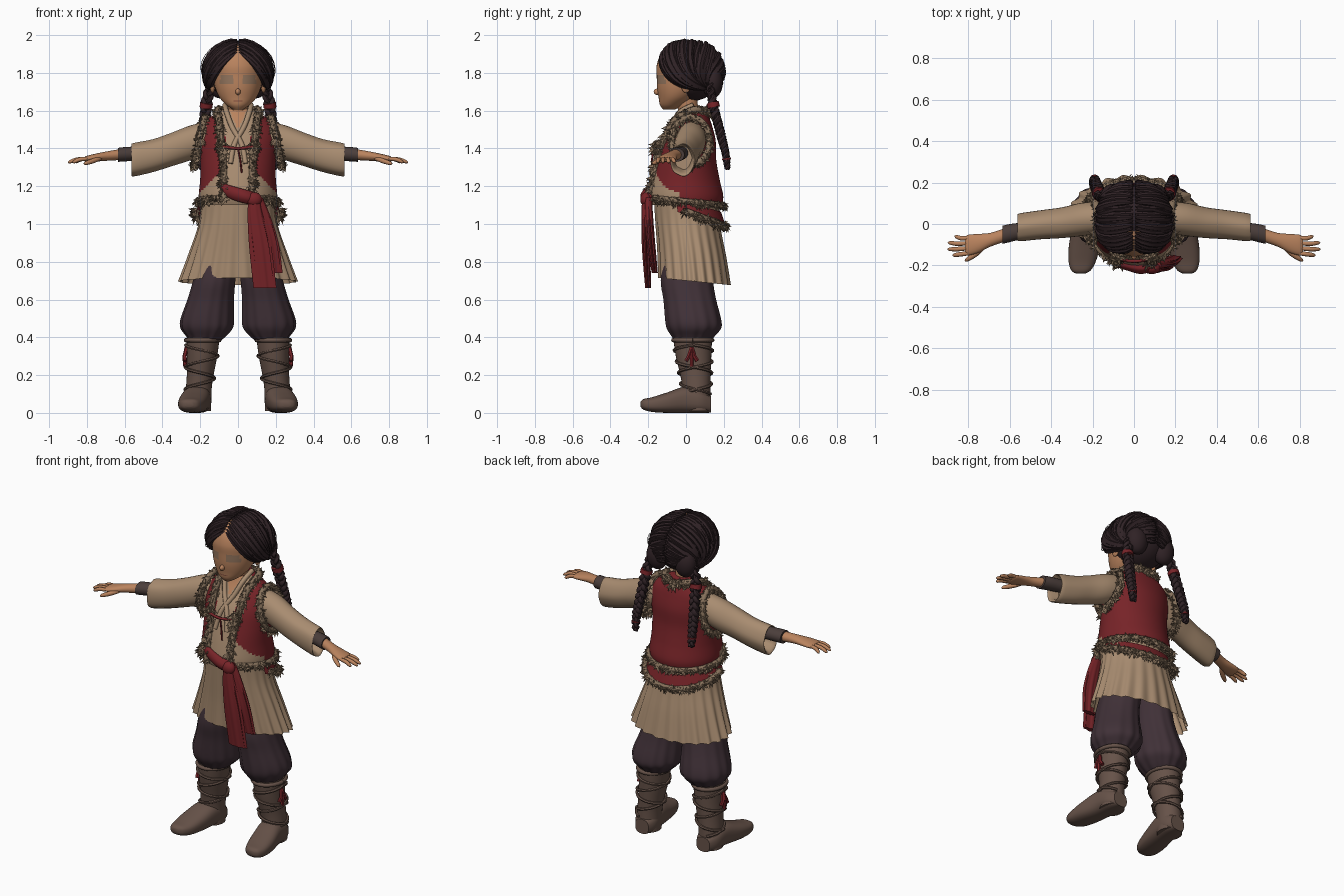
import bpy, bmesh, math, random
from math import sin, cos, pi
from mathutils import Vector

random.seed(4)
if "Cube" in bpy.data.objects:
    bpy.data.objects.remove(bpy.data.objects["Cube"])


def material(name, code):
    m = bpy.data.materials.new(name)
    m.use_nodes = True
    rgb = [(int(code[i:i + 2], 16) / 255) ** 2.2 for i in (0, 2, 4)]
    m.diffuse_color = (*rgb, 1)
    bsdf = m.node_tree.nodes["Principled BSDF"]
    bsdf.inputs["Base Color"].default_value = (*rgb, 1)
    bsdf.inputs["Roughness"].default_value = 0.9
    return m


SKIN = material("skin", "b8825e")
SHADE = material("eye_shade", "94765f")
LIP = material("lip", "8a5344")
HAIR = material("hair", "33272a")
RED = material("red_cloth", "76282c")
FUR = material("fur", "85705b")
SHIRT = material("beige_linen", "a78b70")
PANTS = material("dark_trousers", "42343a")
BOOT = material("boot_leather", "66534a")
CUFF = material("wrist_wrap", "4c403d")


def finish(bm, name, mats, mirror=False, rule=None):
    bmesh.ops.recalc_face_normals(bm, faces=bm.faces)
    if rule:
        for f in bm.faces:
            f.material_index = rule(f.calc_center_median())
    me = bpy.data.meshes.new(name)
    bm.to_mesh(me)
    bm.free()
    for m in mats:
        me.materials.append(m)
    me.shade_smooth()
    me.set_sharp_from_angle(angle=math.radians(50))
    ob = bpy.data.objects.new(name, me)
    bpy.context.collection.objects.link(ob)
    if mirror:
        ob.modifiers.new("Mirror", 'MIRROR').merge_threshold = 0.0001
    return ob


def spline(pts, k):
    """Catmull-Rom through tuples of any length"""
    out = []
    for i in range(len(pts) - 1):
        a, b, c, d = pts[max(i - 1, 0)], pts[i], pts[i + 1], pts[min(i + 2, len(pts) - 1)]
        for j in range(k):
            t = j / k
            out.append(tuple(q + t * (r - p + t * (2 * p - 5 * q + 4 * r - s + t * (3 * (q - r) + s - p))) / 2
                             if t else q for p, q, r, s in zip(a, b, c, d)))
            if t:
                out[-1] = tuple(q + 0.5 * t * ((r - p) + t * ((2 * p - 5 * q + 4 * r - s) + t * (3 * (q - r) + s - p)))
                                for p, q, r, s in zip(a, b, c, d))
    return out + [tuple(pts[-1])]


def bridge(bm, loops, caps=True):
    n = len(loops[0])
    for a, b in zip(loops, loops[1:]):
        for i in range(n):
            bm.faces.new((a[i], a[(i + 1) % n], b[(i + 1) % n], b[i]))
    if caps:
        bm.faces.new(loops[0])
        bm.faces.new(loops[-1])


def loft(name, rings, mats, axis='z', n=32, k=4, power=2, pleats=0, depth=0, tilt=0,
         mirror=False, rule=None, caps=True, cut=None):
    """Rings are centre x, y, z and two radii across the axis"""
    U, V = {'z': ((1, 0, 0), (0, 1, 0)), 'x': ((0, 1, 0), (0, 0, 1)), 'y': ((1, 0, 0), (0, 0, 1))}[axis]
    U, V = Vector(U), Vector(V)
    bm, loops = bmesh.new(), []
    rows = spline(rings, k)
    for j, (x, y, z, ru, rv) in enumerate(rows):
        loop = []
        for i in range(n):
            a = 2 * pi * i / n
            c, s = cos(a), sin(a)
            w = 1 + depth * j / len(rows) * cos(pleats * a + 0.6 * sin(3 * a))
            c = math.copysign(abs(c) ** (2 / power), c)
            s = math.copysign(abs(s) ** (2 / power), s)
            p = Vector((x, y, z)) + U * (ru * c * w) + V * (rv * s * w)
            p.z += tilt * p.y
            loop.append(bm.verts.new(p))
        loops.append(loop)
    bridge(bm, loops, caps)
    if cut:
        bmesh.ops.delete(bm, geom=[f for f in bm.faces if cut(f.calc_center_median())], context='FACES')
    return finish(bm, name, mats, mirror, rule)


def tubes(name, paths, mat, n=6, taper=False, mirror=False):
    """Each path is a list of points and a radius"""
    bm = bmesh.new()
    for pts, r in paths:
        pts = [Vector(p) for p in pts]
        u, loops = Vector((0.31, 0.77, 0.2)), []
        for j, p in enumerate(pts):
            d = (pts[min(j + 1, len(pts) - 1)] - pts[max(j - 1, 0)]).normalized()
            u = (u - d * u.dot(d)).normalized()
            v = d.cross(u)
            w = r * (0.3 + 0.7 * sin(pi * j / (len(pts) - 1)) ** 0.5) if taper else r
            loops.append([bm.verts.new(p + w * (u * cos(2 * pi * i / n) + v * sin(2 * pi * i / n))) for i in range(n)])
        bridge(bm, loops)
    return finish(bm, name, [mat], mirror)


def fur(name, path, r, count, mirror=True):
    """Soft core with random pointed tufts"""
    pts = spline(path, 6)
    tubes(name + "_core", [(pts, r * 0.65)], FUR, 8, mirror=mirror)
    bm = bmesh.new()
    for _ in range(count):
        p = Vector(random.choice(pts)) + Vector([random.uniform(-1, 1) * r * 0.4 for _ in range(3)])
        d = Vector([random.gauss(0, 1) for _ in range(3)]).normalized()
        u = d.orthogonal().normalized() * r * 0.4
        v = d.cross(u)
        base = [bm.verts.new(p + q) for q in (u, v - u * 0.5, -v - u * 0.5)]
        tip = bm.verts.new(p + d * r * random.uniform(0.9, 1.4) - Vector((0, 0, r * 0.4)))
        for i in range(3):
            bm.faces.new((base[i], base[(i + 1) % 3], tip))
    finish(bm, name, [FUR], mirror)


def ball(name, loc, size, mat, mirror=False):
    bm = bmesh.new()
    bmesh.ops.create_uvsphere(bm, u_segments=24, v_segments=16, radius=1)
    for v in bm.verts:
        v.co = Vector([c * s + o for c, s, o in zip(v.co, size, loc)])
    return finish(bm, name, [mat], mirror)


# Head and neck
def face_rule(c):
    if c.y < -0.07 and 1.745 < c.z < 1.785 and 0.02 < abs(c.x) < 0.095:
        return 1
    return 2 if c.y < -0.1 and 1.649 < c.z < 1.656 and abs(c.x) < 0.028 else 0


loft("head", [(0, -.09, 1.605, .025, .03), (0, -.076, 1.63, .062, .062), (0, -.05, 1.67, .098, .095),
              (0, -.03, 1.72, .12, .123), (0, -.02, 1.78, .13, .135), (0, -.015, 1.84, .134, .14),
              (0, -.01, 1.9, .113, .122), (0, 0, 1.95, .07, .08)], [SKIN, SHADE, LIP], n=64, k=8, rule=face_rule)
ball("nose", (0, -.15, 1.7), (.014, .021, .017), SKIN)
ball("ear", (.135, .0, 1.73), (.014, .025, .036), SKIN, True)
loft("neck", [(0, .03, 1.5, .06, .06), (0, .015, 1.58, .052, .052), (0, .0, 1.68, .055, .06)], [SKIN])

# Hair: cap, locks swept from the parting, loose wisps
HC, HR = Vector((0, .02, 1.81)), Vector((.172, .182, .166))
ball("hair_cap", (0, .035, 1.81), (.162, .155, .158), HAIR)


def on_head(d, lift=1):
    d = d.normalized() * lift
    return HC + Vector([a * b for a, b in zip(d, HR)])


locks, wisps = [], []
root = Vector((.72, .55, -.6))
for i in range(30):
    f = i / 29
    a = math.radians(37 + 165 * f)
    start = Vector((.03, -cos(a), sin(a)))
    bulge = Vector((.5, -.4 * (1 - f), -.3 * (1 - f) ** 2)) + Vector([random.gauss(0, .04) for _ in range(3)])
    lift = random.uniform(.97, 1.03)
    ts = [t / 14 for t in range(15)]
    locks.append(([on_head(start.lerp(root, t) + bulge * sin(pi * t), lift) for t in ts], random.uniform(.016, .024)))
    for side in (1, -1):
        h = random.uniform(1.03, 1.16)
        wisp = [on_head(start.lerp(root, t) + bulge * sin(pi * t), 1 + (h - 1) * sin(pi * t) ** 2) for t in ts[2:11]]
        wisps.append(([(side * p.x, p.y, p.z + .004) for p in wisp], .0018))
tubes("hair_locks", locks, HAIR, taper=True, mirror=True)
tubes("hair_wisps", [w for w in wisps if max(p[2] for p in w[0]) < 1.99], HAIR, 3)
ball("hair_bun", (.095, .14, 1.75), (.065, .055, .085), HAIR, True)

# Braids with red ties
spine = spline([(.14, .125, 1.75), (.165, .14, 1.65), (.175, .165, 1.55), (.185, .19, 1.45),
                (.19, .21, 1.37), (.19, .22, 1.29)], 12)
strands = []
for k in range(3):
    pts = []
    for j, p in enumerate(spine):
        a, w = j * 0.5 + k * 2 * pi / 3, 1 - 0.4 * j / len(spine)
        pts.append((p[0] + .02 * w * sin(a), p[1] + .014 * w * sin(2 * a), p[2]))
    strands.append((pts, .0165))
tubes("braids", strands, HAIR, 7, taper=True, mirror=True)
tubes("braid_ties", [(spine[13:17], .034), (spine[51:53], .025)], RED, 10, mirror=True)


# Torso: red vest, linen front opening, bare throat
def vest_rule(c):
    x = abs(c.x)
    if c.y < 0.03 and c.z > 1.5 and x < (c.z - 1.5) * 0.45:
        return 2
    if c.y < 0.02 and x < 0.065 + max(0, c.z - 1.45) * 0.25:
        return 1
    return 1 if c.y < -0.03 and c.z < 1.37 - x else 0


loft("vest", [(0, .0, 1.1, .2, .19), (0, -.003, 1.15, .208, .2), (0, -.005, 1.24, .2, .182), (0, .0, 1.34, .2, .16),
              (0, .015, 1.44, .203, .142), (0, .03, 1.52, .19, .108), (0, .035, 1.57, .14, .085),
              (0, .035, 1.61, .075, .07)], [RED, SHIRT, SKIN], n=120, k=8, rule=vest_rule)
loft("vest_back_flap", [(0, .005, 1.12, .2, .18), (0, .012, 1.05, .228, .2)], [RED], n=64, tilt=-.3,
     caps=False, cut=lambda c: c.y < -.04)
tubes("shirt_collar", [(spline([(s * .07, .04, 1.63), (s * .06, -.035, 1.59), (s * .03, -.085, 1.51),
                                (-s * .02, -.135, 1.42), (-s * .04, -.165, 1.32)], 5), .014) for s in (1, -1)], SHIRT, 8)

# Fur trim
arc = [math.radians(90 - 13.5 * i) for i in range(13)]
fur("front_fur", [(0, .12, 1.59), (.08, .09, 1.605), (.11, .03, 1.6), (.1, -.055, 1.55), (.092, -.11, 1.46),
                  (.08, -.148, 1.35), (.075, -.172, 1.25), (.075, -.195, 1.14)], .03, 600)
fur("armhole_fur", [(.205 - .028 * sin(a), .025 + .1 * cos(a), 1.44 + .125 * sin(a))
                    for a in [2 * pi * i / 16 for i in range(17)]], .026, 550)
fur("hem_fur", [(.212 * cos(a), .198 * sin(a), 1.12 - .1 * sin(a) * .2) for a in arc[:-1]], .025, 500)
fur("flap_fur", [(.232 * cos(a), .012 + .2 * sin(a), 1.065 - .075 * sin(a)) for a in arc[:8]], .024, 400)
fur("pompoms", [(.085, -.155, 1.42), (.085, -.157, 1.40)], .034, 130)
tubes("vest_cord", [(spline([(-.08, -.17, 1.41), (0, -.18, 1.4), (.08, -.17, 1.41)], 6), .008),
                    (spline([(0, -.175, 1.4), (.012, -.18, 1.34), (.02, -.185, 1.27)], 4), .005)], RED, 8)

# Sleeves, wrist wraps, hands
loft("sleeves", [(.15, .03, 1.46, .075, .085), (.25, .022, 1.43, .08, .092), (.35, .005, 1.395, .074, .088),
                 (.45, -.005, 1.362, .07, .086), (.555, -.018, 1.34, .067, .087), (.55, -.018, 1.345, .056, .074),
                 (.5, -.015, 1.35, .045, .06)], [SHIRT], 'x', pleats=5, depth=.04, mirror=True)
loft("wrist_wraps", [(.5, -.025, 1.375, .036, .036), (.59, -.042, 1.37, .043, .038),
                     (.635, -.052, 1.366, .044, .037)], [CUFF], 'x', n=20, mirror=True)
loft("hands", [(.6, -.045, 1.37, .033, .03), (.69, -.075, 1.36, .033, .025), (.75, -.093, 1.352, .045, .021),
               (.8, -.102, 1.345, .05, .016), (.815, -.104, 1.343, .04, .01)], [SKIN], 'x', n=20, mirror=True)
tips = [(.865, -.058), (.898, -.09), (.9, -.122), (.875, -.152)]
fingers = [(spline([(.785, -.066 - .025 * i, 1.346), ((.8 + x) / 2, (y - .08 - .02 * i) / 2, 1.342), (x, y, 1.325)], 4), .0115)
           for i, (x, y) in enumerate(tips)]
fingers.append((spline([(.72, -.105, 1.35), (.765, -.145, 1.335), (.815, -.178, 1.318)], 4), .0135))
tubes("fingers", fingers, SKIN, 8, taper=True, mirror=True)

# Tunic skirt and sash
loft("skirt", [(0, 0, 1.14, .19, .172), (0, .01, 1.0, .207, .172), (0, .03, .85, .255, .18),
               (0, .045, .7, .308, .188)], [SHIRT], n=180, k=6, pleats=22, depth=.035, tilt=-.1, caps=False)
loft("sash_belt", [(-.09, -.185, 1.19, .02, .03), (-.03, -.203, 1.165, .022, .035), (.04, -.215, 1.145, .025, .035),
                   (.11, -.195, 1.13, .02, .03)], [RED], 'x', n=20, pleats=4, depth=.1)
ball("sash_knot", (.085, -.212, 1.13), (.042, .03, .038), RED)
loft("sash_tail_long", [(.085, -.212, 1.14, .03, .02), (.09, -.215, 1.05, .04, .02), (.115, -.212, .88, .055, .02),
                        (.14, -.2, .66, .055, .014)], [RED], n=40, pleats=9, depth=.18)
loft("sash_tail_short", [(.1, -.2, 1.14, .03, .02), (.13, -.195, 1.04, .04, .02), (.165, -.185, .9, .045, .02),
                         (.19, -.165, .74, .04, .014)], [RED], n=40, pleats=9, depth=.18)

# Trousers
loft("trousers", [(.08, .02, .97, .09, .11), (.105, .015, .82, .105, .13), (.125, .005, .7, .112, .138),
                  (.143, .02, .6, .123, .138), (.16, .037, .5, .141, .146), (.164, .042, .45, .138, .142),
                  (.167, .038, .41, .108, .115), (.172, .035, .385, .085, .095)], [PANTS],
     n=72, pleats=13, depth=.035, mirror=True)

# Boots with wraps and tassels
loft("boot_shafts", [(.185, .035, .4, .088, .103), (.19, .04, .3, .08, .094), (.2, .05, .2, .071, .08),
                     (.208, .055, .12, .068, .074), (.21, .058, .01, .068, .074)], [BOOT], mirror=True)
loft("boot_feet", [(.208, .132, .045, .045, .044), (.212, .08, .06, .07, .06), (.22, .0, .07, .074, .07),
                   (.238, -.1, .054, .076, .054), (.25, -.18, .044, .066, .039), (.256, -.225, .045, .046, .028),
                   (.258, -.24, .046, .02, .014)], [BOOT], 'y', power=2.6, mirror=True)
straps = []
for turn in (1, -1):
    helix = []
    for i in range(49):
        t = i / 48
        a = turn * 4.4 * pi * t
        helix.append((.187 + .022 * t + (.091 - .018 * t) * cos(a), .037 + .02 * t + (.106 - .029 * t) * sin(a), .36 - .26 * t))
    straps.append((helix, .008))
tubes("boot_straps", straps, BOOT, 6, mirror=True)
tubes("boot_top_band", [([(.187 + .088 * cos(a), .036 + .103 * sin(a), .385)
                          for a in [2 * pi * i / 32 for i in range(33)]], .012)], BOOT, 8, mirror=True)
tubes("boot_tassels", [([(.272, .03, .345), (.283, .03 + e * .5, .3), (.28, .03 + e, .245 + abs(e))], .011)
                       for e in (-.03, 0, .03)], RED, 6, mirror=True)
